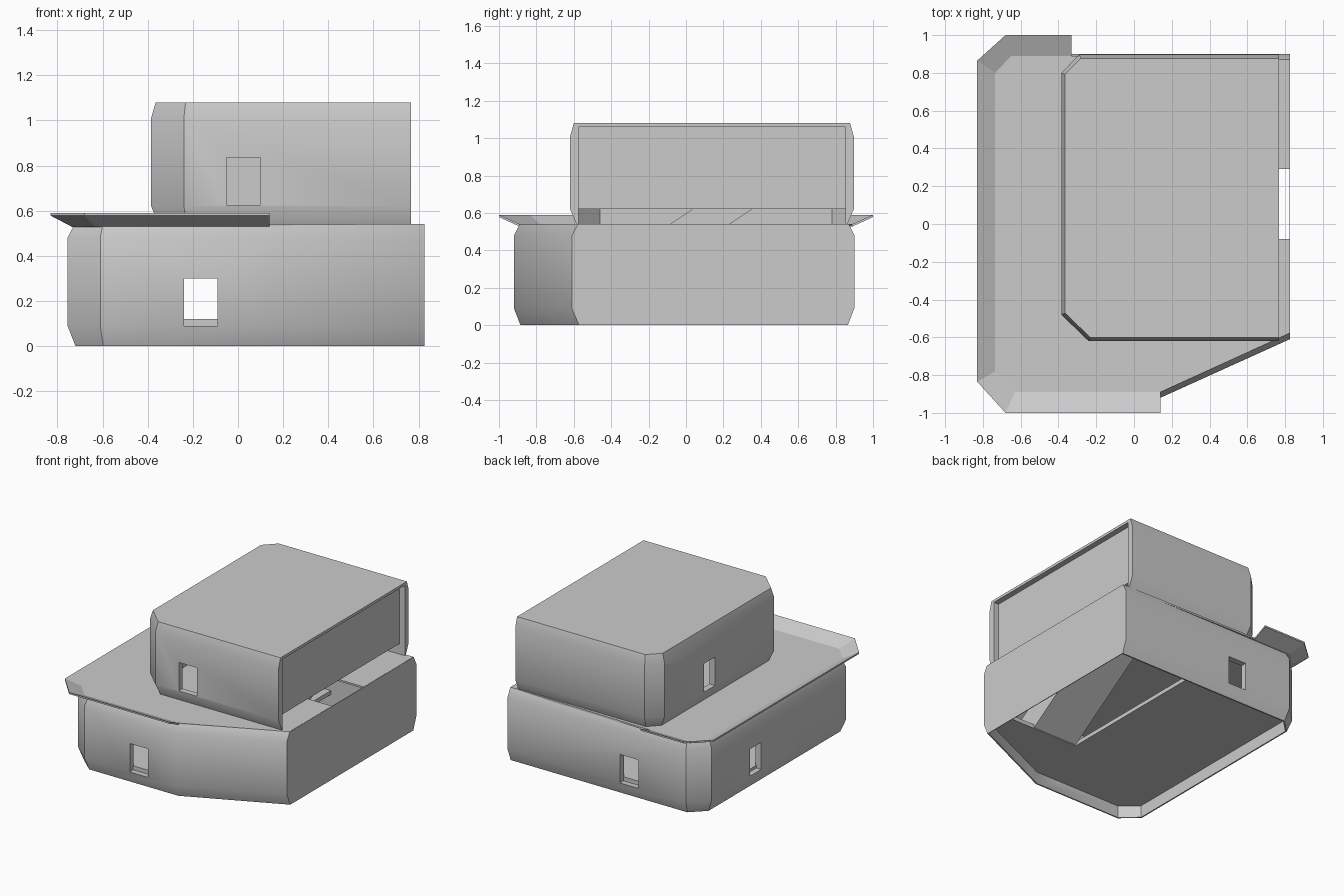
import bpy, bmesh
from mathutils import Vector
from math import radians

if "Cube" in bpy.data.objects:
    bpy.data.objects.remove(bpy.data.objects["Cube"])


def make(name, verts, faces, smooth=False):
    me = bpy.data.meshes.new(name)
    me.from_pydata(verts, [], faces)
    bm = bmesh.new()
    bm.from_mesh(me)
    bmesh.ops.recalc_face_normals(bm, faces=bm.faces)
    bm.to_mesh(me)
    bm.free()
    ob = bpy.data.objects.new(name, me)
    bpy.context.collection.objects.link(ob)
    if smooth:
        bpy.ops.object.select_all(action='DESELECT')
        ob.select_set(True)
        bpy.context.view_layer.objects.active = ob
        bpy.ops.object.shade_smooth_by_angle(angle=radians(28))
    return ob


def prism(name, poly, z0, z1):
    n = len(poly)
    v = [(x, y, z) for z in (z0, z1) for x, y in poly]
    f = [list(range(n)), list(range(n, 2 * n))]
    f += [(i, (i + 1) % n, n + (i + 1) % n, n + i) for i in range(n)]
    return make(name, v, f)


def box(name, x0, x1, y0, y1, z0, z1):
    return prism(name, [(x0, y0), (x1, y0), (x1, y1), (x0, y1)], z0, z1)


def inset(path, d):
    """Move a clockwise open outline inwards; the ends slide along x = const."""
    pts = [Vector(p) for p in path]
    dirs = [(b - a).normalized() for a, b in zip(pts, pts[1:])]
    nor = [Vector((t.y, -t.x)) for t in dirs]
    out = []
    for i, p in enumerate(pts):
        if i in (0, len(pts) - 1):
            n = nor[0] if i == 0 else nor[-1]
            q = p + Vector((0, d / n.y))
        else:
            m = nor[i - 1] + nor[i]
            q = p + m * (2 * d / m.length_squared)
        out.append((q.x, q.y))
    return out


def shell(name, path, levels, inner):
    """Hollow wall band open on the right: levels are (z, inset), inside is upright."""
    prof = levels + [(z, inner) for z, d in reversed(levels)]
    n, m = len(path), len(prof)
    v = [(x, y, z) for z, d in prof for x, y in inset(path, d)]
    f = [(j * n + i, j * n + i + 1, (j + 1) % m * n + i + 1, (j + 1) % m * n + i)
         for j in range(m) for i in range(n - 1)]
    # end caps, split into quads so they stay clean
    for i in (0, n - 1):
        for j in range(len(levels) - 1):
            f.append((j * n + i, (j + 1) * n + i, (m - 2 - j) * n + i, (m - 1 - j) * n + i))
    return make(name, v, f, True)


def cut(ob, x0, x1, y0, y1, z0, z1):
    c = box(ob.name + "_cutter", x0, x1, y0, y1, z0, z1)
    c.hide_render = True
    c.hide_viewport = True
    c.display_type = 'WIRE'
    md = ob.modifiers.new("opening", 'BOOLEAN')
    md.object = c
    md.operation = 'DIFFERENCE'
    md.solver = 'EXACT'


# lower storey walls with windows
low = [(.825, -.61), (.14, -.92), (-.61, -.92), (-.755, -.79),
       (-.755, .78), (-.63, .90), (.825, .90)]
lower = shell("lower_walls", low, [(0, .035), (.09, 0), (.48, 0), (.54, .03)], .045)
cut(lower, -.24, -.09, -1.1, 1.1, .09, .30)
cut(lower, -.9, -.6, .20, .33, .10, .30)

# thin right wall following the tapered section
rw = [(-.572, 0), (-.61, .09), (-.61, .48), (-.577, .54), (.87, .54), (.90, .48), (.90, .09), (.865, 0)]
n = len(rw)
make("lower_right_wall", [(x, y, z) for x in (.822, .827) for y, z in rw],
     [list(range(n)), list(range(n, 2 * n))] +
     [(i, (i + 1) % n, n + (i + 1) % n, n + i) for i in range(n)])

# upper storey walls with windows
up = [(.767, -.62), (-.24, -.62), (-.385, -.48), (-.385, .80), (-.29, .897), (.767, .897)]
upper = shell("upper_walls", up, [(.54, .035), (.62, 0), (1.01, 0), (1.08, .02)], .045)
cut(upper, -.05, .10, -.8, -.4, .625, .835)
cut(upper, -.5, -.2, .21, .34, .625, .835)
box("upper_right_wall", .70, .725, -.60, .87, .62, 1.07)
prism("upper_roof", inset(up, .021), 1.06, 1.08)

# floor with stairwell
floor = prism("floor", inset(low, .04), .09, .12)
cut(floor, .16, .90, -.43, .95, 0, .2)

# lower roof with stair opening, running into the eave
inner = [(.14, -.89), (-.63, -.89), (-.735, -.78), (-.735, .80), (-.65, .89), (-.33, .89)]
roof = prism("lower_roof", [(.825, -.577)] + inner + [(.825, .87)], .528, .541)
cut(roof, .16, .9, -.08, .29, .4, .6)

# flared eave around the left half
outer = [(.14, -1.0), (-.68, -1.0), (-.83, -.835), (-.83, .865), (-.68, 1.0), (-.33, 1.0)]
n = len(inner)
rings = [(inner, .528), (inner, .541), (outer, .59), (outer, .578)]
ev = [(x, y, z) for ring, z in rings for x, y in ring]
ef = [(j * n + i, j * n + i + 1, (j + 1) % 4 * n + i + 1, (j + 1) % 4 * n + i)
      for j in range(4) for i in range(n - 1)]
ef += [(0, n, 2 * n, 3 * n), (n - 1, 2 * n - 1, 3 * n - 1, 4 * n - 1)]
make("eave", ev, ef)

# stair ramp rising to the upper storey
side = [(-.71, .12), (-.44, .09), (.36, .625), (.04, .625)]
rv = [(x, y, z) for x in (.16, .53) for y, z in side]
make("stair_ramp", rv, [(0, 1, 2, 3), (4, 5, 6, 7)] +
     [(i, (i + 1) % 4, 4 + (i + 1) % 4, 4 + i) for i in range(4)])
